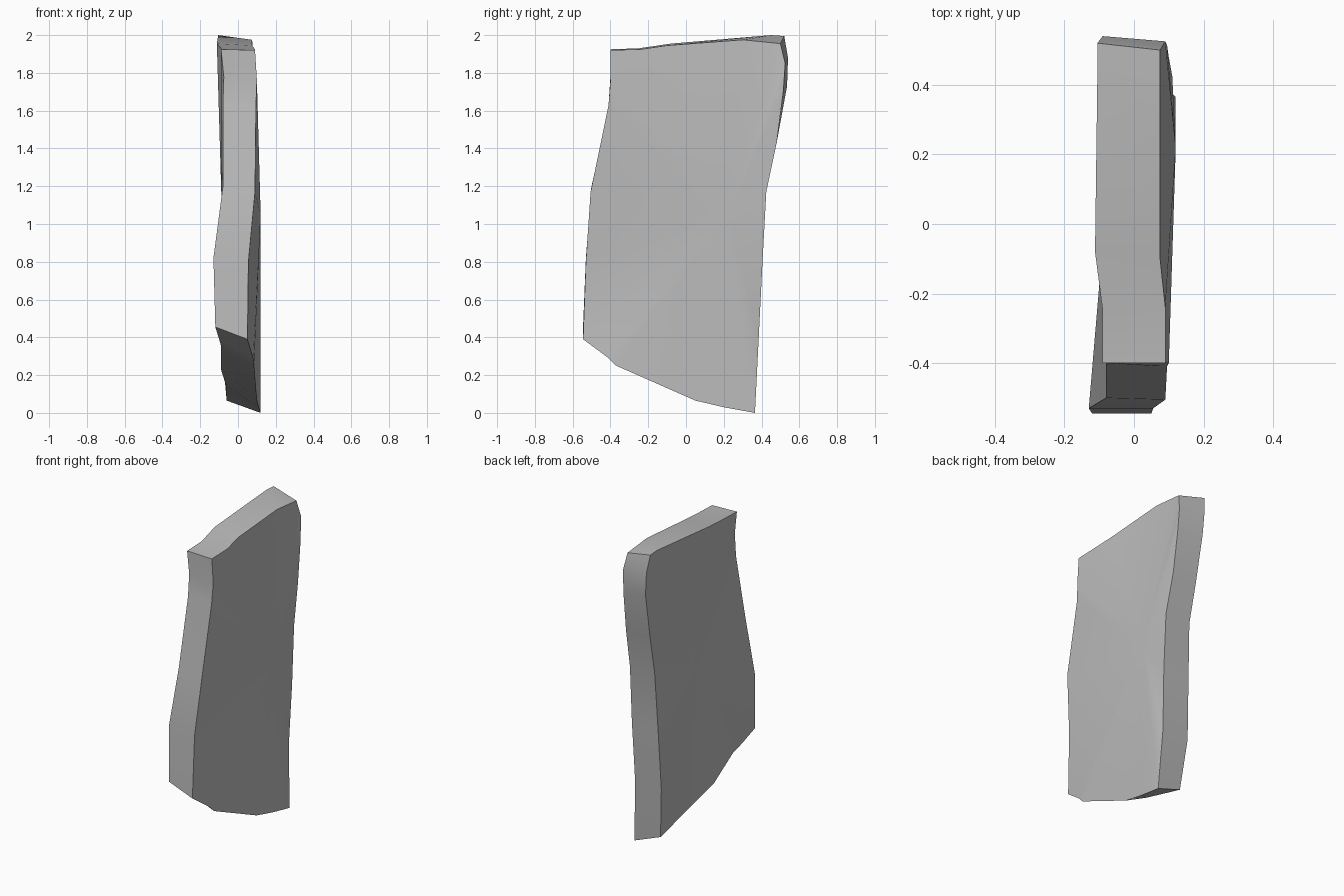
import bpy, bmesh, math

cube = bpy.data.objects.get("Cube")
if cube:
    bpy.data.objects.remove(cube)

stone = bpy.data.materials.new("stone_grey")
stone.use_nodes = True
colour = (0.5, 0.5, 0.5, 1)
stone.diffuse_color = colour
stone.node_tree.nodes["Principled BSDF"].inputs["Base Color"].default_value = colour

# Paired rim points (x, y, z): left side, right side
top = [
    ((.09, -.40, 1.92), (-.09, -.40, 1.925)),
    ((.09, -.24, 1.925), (-.09, -.25, 1.93)),
    ((.075, -.10, 1.945), (-.112, -.08, 1.955)),
    ((.075, .30, 1.975), (-.105, .45, 2.0)),
]
back = [
    ((.075, .50, 1.955), (-.105, .52, 1.995)),
    ((.09, .525, 1.85), (-.09, .54, 1.88)),
    ((.095, .515, 1.70), (-.08, .535, 1.73)),
    ((.10, .48, 1.43), (-.075, .48, 1.43)),
    ((.11, .425, 1.17), (-.07, .425, 1.17)),
    ((.11, .405, .80), (-.08, .405, .80)),
    ((.10, .385, .40), (-.09, .385, .40)),
]
bottom = [
    ((.12, .365, .0), (-.06, .35, .065)),
    ((.11, .20, .03), (-.065, .04, .15)),
    ((.10, .05, .065), (-.09, -.16, .23)),
    ((.085, -.37, .25), (-.09, -.36, .355)),
    ((.08, -.41, .29), (-.10, -.44, .39)),
]
front = [
    ((.05, -.545, .39), (-.12, -.545, .455)),
    ((.055, -.53, .80), (-.13, -.53, .82)),
    ((.09, -.505, 1.17), (-.08, -.50, 1.20)),
    ((.095, -.41, 1.63), (-.08, -.405, 1.63)),
    ((.10, -.40, 1.76), (-.075, -.40, 1.78)),
]
rim = top + back + bottom + front

# Slab: a folded rim closed by a shallow fan on each broad side
bm = bmesh.new()
left = [bm.verts.new(a) for a, b in rim]
right = [bm.verts.new(b) for a, b in rim]
left_hub = bm.verts.new((.12, .22, 1.05))
right_hub = bm.verts.new((-.085, 0, 1.05))
for i in range(len(rim)):
    j = (i + 1) % len(rim)
    bm.faces.new((left[i], left[j], right[j], right[i]))
    bm.faces.new((left[j], left[i], left_hub))
    bm.faces.new((right[i], right[j], right_hub))
bmesh.ops.recalc_face_normals(bm, faces=bm.faces[:])

mesh = bpy.data.meshes.new("stone_slab")
bm.to_mesh(mesh)
bm.free()
mesh.materials.append(stone)
slab = bpy.data.objects.new("stone_slab", mesh)
bpy.context.collection.objects.link(slab)

bpy.ops.object.select_all(action="DESELECT")
slab.select_set(True)
bpy.context.view_layer.objects.active = slab
bpy.ops.object.shade_smooth_by_angle(angle=math.radians(30))
